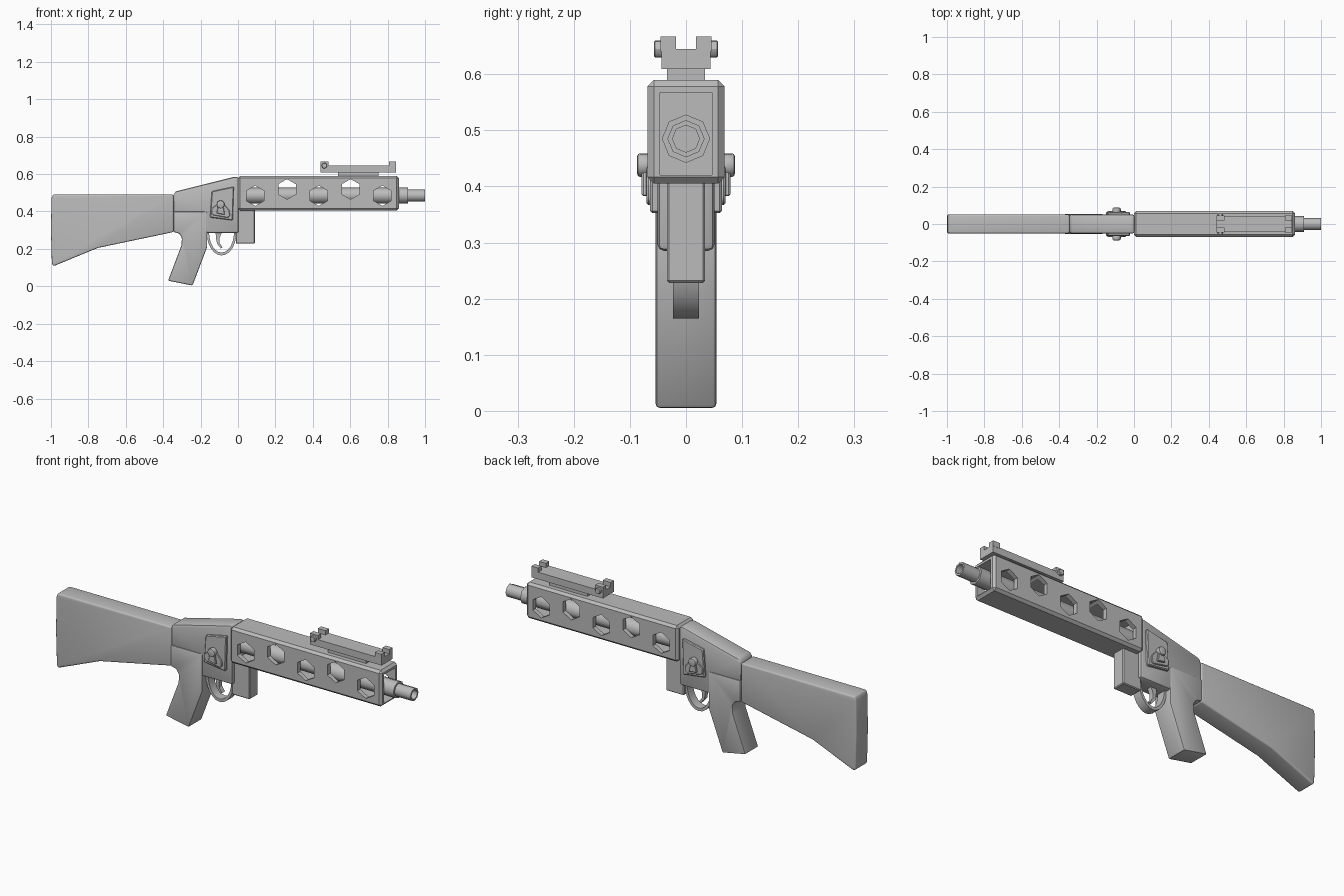
import bpy, bmesh, math
from mathutils import Vector

cube = bpy.data.objects.get("Cube")
if cube:
    bpy.data.objects.remove(cube, do_unlink=True)

GREY = (0.5, 0.5, 0.5, 1)
metal = bpy.data.materials.new("plain_grey")
metal.use_nodes = True
metal.diffuse_color = GREY
bsdf = next(n for n in metal.node_tree.nodes if n.type == 'BSDF_PRINCIPLED')
bsdf.inputs["Base Color"].default_value = GREY


def select(ob):
    bpy.ops.object.select_all(action='DESELECT')
    ob.select_set(True)
    bpy.context.view_layer.objects.active = ob


def finish(name, bm, bevel=0, segments=1, smooth=30):
    """Turn a bmesh into an object, with bevelled edges and smooth shading."""
    bmesh.ops.recalc_face_normals(bm, faces=bm.faces[:])
    me = bpy.data.meshes.new(name)
    bm.to_mesh(me)
    bm.free()
    me.materials.append(metal)
    ob = bpy.data.objects.new(name, me)
    bpy.context.collection.objects.link(ob)
    select(ob)
    if bevel:
        mod = ob.modifiers.new("bevel", 'BEVEL')
        mod.width, mod.segments = bevel, segments
        mod.limit_method, mod.angle_limit = 'ANGLE', math.radians(35)
        bpy.ops.object.modifier_apply(modifier=mod.name)
    if smooth:
        bpy.ops.object.shade_smooth_by_angle(angle=math.radians(smooth))
    return ob


def prism(name, pts, y0, y1, **kw):
    """Side profile in x and z, extruded from y0 to y1."""
    bm = bmesh.new()
    face = bm.faces.new([bm.verts.new((x, y0, z)) for x, z in pts])
    ext = bmesh.ops.extrude_face_region(bm, geom=[face])["geom"]
    verts = [v for v in ext if isinstance(v, bmesh.types.BMVert)]
    bmesh.ops.translate(bm, verts=verts, vec=(0, y1 - y0, 0))
    return finish(name, bm, **kw)


def box(name, x0, x1, y0, y1, z0, z1, **kw):
    return prism(name, [(x0, z0), (x1, z0), (x1, z1), (x0, z1)], y0, y1, **kw)


def disc(name, x, z, r, y0, y1, sides, turn=0, **kw):
    """Regular prism along y."""
    angles = [turn + math.tau * i / sides for i in range(sides)]
    return prism(name, [(x + r * math.cos(a), z + r * math.sin(a)) for a in angles],
                 y0, y1, **kw)


def cut(ob, cutter):
    mod = ob.modifiers.new("cut", 'BOOLEAN')
    mod.operation, mod.solver, mod.object = 'DIFFERENCE', 'EXACT', cutter
    select(ob)
    bpy.ops.object.modifier_apply(modifier=mod.name)
    bpy.data.objects.remove(cutter, do_unlink=True)


# Shoulder stock
prism("stock", [(-0.99, 0.49), (-0.345, 0.49), (-0.345, 0.29), (-0.75, 0.205),
                (-0.985, 0.108), (-0.995, 0.12), (-1, 0.3), (-0.997, 0.47)],
      -0.05, 0.05, bevel=0.018, segments=3, smooth=40)

# Receiver and pistol grip
prism("receiver", [(-0.345, 0.39), (-0.345, 0.495), (-0.33, 0.508), (-0.02, 0.585),
                   (0.004, 0.585), (0.004, 0.285), (-0.19, 0.285), (-0.19, 0.39)],
      -0.051, 0.051, bevel=0.012, segments=2, smooth=40)
prism("grip", [(-0.345, 0.4), (-0.165, 0.4), (-0.165, 0.21), (-0.243, 0.004),
               (-0.374, 0.03), (-0.302, 0.22), (-0.3, 0.26), (-0.315, 0.283),
               (-0.345, 0.29)], -0.054, 0.054, bevel=0.007, segments=2)
box("front_block", -0.012, 0.09, -0.034, 0.034, 0.228, 0.42, bevel=0.004)

# Trigger and its guard
bm = bmesh.new()
rings = []
for i in range(13):
    a = math.pi * (1 + i / 12)
    ring = []
    for rx, rz, y in ((0.08, 0.125, -1), (0.08, 0.125, 1), (0.067, 0.11, 1), (0.067, 0.11, -1)):
        ring.append(bm.verts.new((-0.088 + rx * math.cos(a), 0.023 * y,
                                  0.29 + rz * math.sin(a))))
    rings.append(ring)
for a, b in zip(rings, rings[1:]):
    for k in range(4):
        bm.faces.new((a[k], a[(k + 1) % 4], b[(k + 1) % 4], b[k]))
bm.faces.new(rings[0])
bm.faces.new(rings[-1])
finish("trigger_guard", bm)
prism("trigger", [(-0.12, 0.29), (-0.085, 0.29), (-0.1, 0.255), (-0.098, 0.23),
                  (-0.082, 0.208), (-0.092, 0.203), (-0.112, 0.228), (-0.117, 0.255)],
      -0.012, 0.012)

# Side plates with selector levers, one set on each side
for side, s in (("right", -1), ("left", 1)):
    prism(side + "_plate", [(-0.15, 0.368), (-0.14, 0.508), (-0.022, 0.533),
                            (-0.028, 0.352)], s * 0.045, s * 0.064, bevel=0.004)
    prism(side + "_selector_base", [(-0.143, 0.39), (-0.132, 0.38), (-0.055, 0.366),
                                    (-0.043, 0.376), (-0.045, 0.405), (-0.075, 0.44),
                                    (-0.11, 0.44), (-0.143, 0.415)],
          s * 0.06, s * 0.07, bevel=0.003)
    prism(side + "_selector_lever", [(-0.115, 0.39), (-0.07, 0.382), (-0.08, 0.44),
                                     (-0.105, 0.44)], s * 0.068, s * 0.079, bevel=0.003)
    disc(side + "_selector_knob", -0.093, 0.438, 0.021, s * 0.06, s * 0.087, 16,
         bevel=0.005, segments=2)

# Hollow handguard with staggered hexagonal vents
guard = box("handguard", 0, 0.86, -0.069, 0.069, 0.405, 0.59, bevel=0.012, smooth=0)
cut(guard, box("bore_cutter", 0.02, 0.9, -0.046, 0.046, 0.42, 0.567, smooth=0))
for i in range(5):
    x = 0.092 + 0.17 * i
    z = 0.519 if i % 2 else 0.484
    cut(guard, disc("vent_cutter", x, z, 0.054, -0.2, 0.2, 6, math.pi / 6, smooth=0))

# Stepped octagonal barrel with an open muzzle, revolved around x
bm = bmesh.new()
profile = [(0.01, 0.001), (0.01, 0.043), (0.91, 0.043), (0.91, 0.033),
           (1, 0.033), (1, 0.024), (0.93, 0.024), (0.93, 0.001)]
loops = []
for x, r in profile:
    loops.append([bm.verts.new((x, r * math.cos(k * math.tau / 8),
                                0.485 + r * math.sin(k * math.tau / 8))) for k in range(8)])
for a, b in zip(loops, loops[1:]):
    for k in range(8):
        bm.faces.new((a[k], a[(k + 1) % 8], b[(k + 1) % 8], b[k]))
bm.faces.new(loops[0])
bm.faces.new(loops[-1])
finish("barrel", bm, smooth=50)

# Top rail with notched front and rear sights
box("rail_base", 0.535, 0.75, -0.034, 0.034, 0.585, 0.612)
box("rail", 0.44, 0.845, -0.044, 0.044, 0.609, 0.645)
for name, x0, x1 in (("rear_sight", 0.44, 0.484), ("front_sight", 0.807, 0.845)):
    for side, s in (("right", -1), ("left", 1)):
        box(name + "_" + side, x0, x1, s * 0.018, s * 0.045, 0.64, 0.667)
for side, s in (("right", -1), ("left", 1)):
    disc("rear_sight_knob_" + side, 0.462, 0.645, 0.015, s * 0.04, s * 0.057, 12, bevel=0.002)
